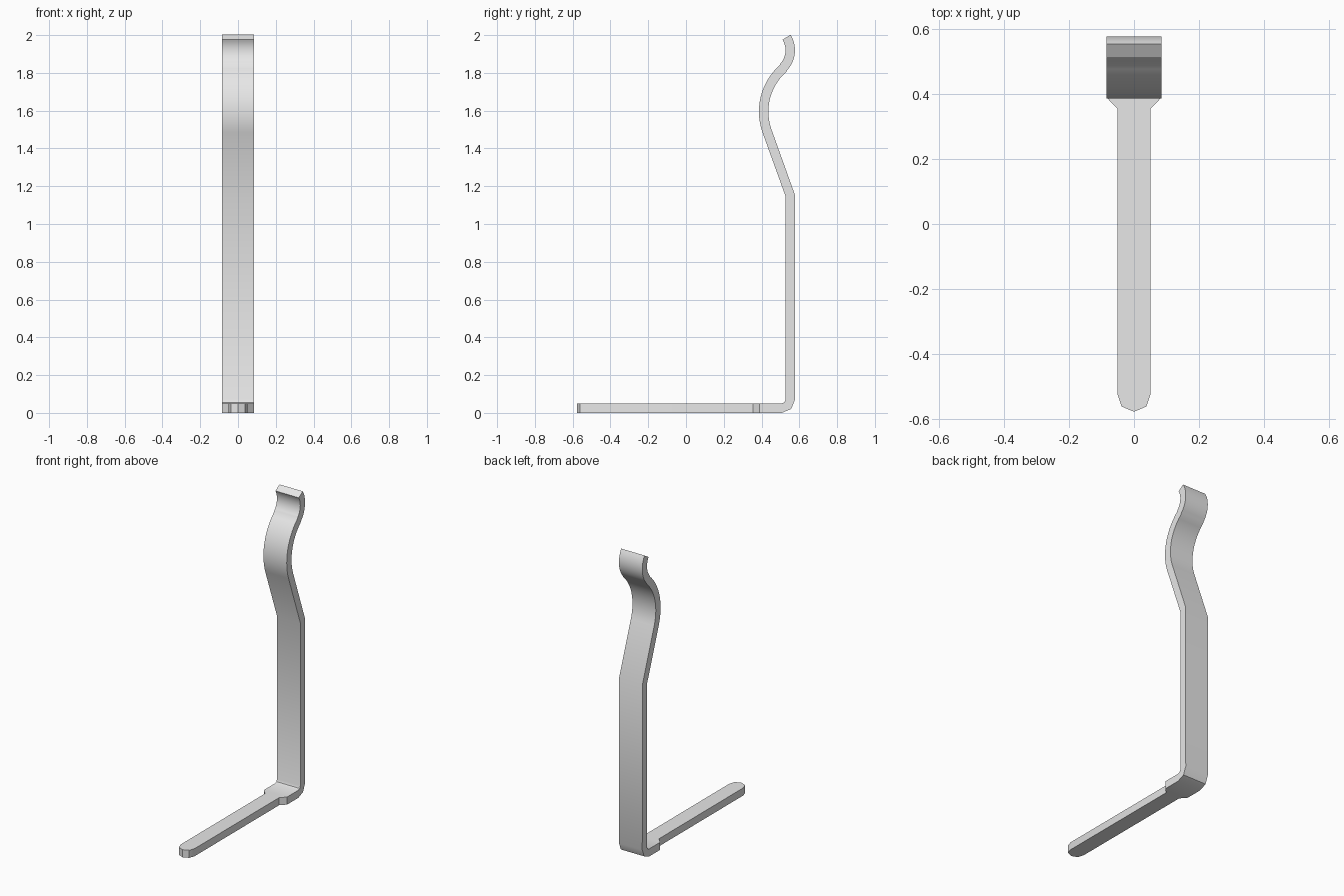
import bpy, bmesh
from math import sin, cos, radians

cube = bpy.data.objects.get("Cube")
if cube:
    bpy.data.objects.remove(cube, do_unlink=True)

HALF = 0.085      # half width of the strip
THICK = 0.05      # strip thickness

metal = bpy.data.materials.new("grey_metal")
metal.use_nodes = True
grey = (0.8, 0.8, 0.8, 1)
metal.diffuse_color = grey
metal.node_tree.nodes["Principled BSDF"].inputs["Base Color"].default_value = grey


def arc(cy, cz, r, start, end, steps):
    """Sections along a bend: y, z, heading, half width."""
    turn = 90 if end > start else -90
    out = []
    for i in range(steps + 1):
        a = start + (end - start) * i / steps
        out.append((cy + r * cos(radians(a)), cz + r * sin(radians(a)), a + turn, HALF))
    return out


# Foot: rounded tip, narrow tongue, flared shoulder
foot = [(-0.578, 0), (-0.562, 0.038), (-0.524, 0.051), (0.355, 0.051), (0.39, HALF)]
sections = [(y, THICK / 2, 0, w) for y, w in foot]
# Corner bend, upright with a slight kink, then the S-curved spring end
sections += arc(0.507, 0.07, 0.045, -90, 0, 2)
sections += [(0.552, 1.15, 99.9, HALF)]
sections += arc(0.716, 1.595, 0.305, 199.8, 131.6, 14)
sections += arc(0.422, 1.92, 0.13, -48.4, 32, 12)[1:]

# Loft the strip through the sections
bm = bmesh.new()
rings = []
for y, z, heading, w in sections:
    ny, nz = -sin(radians(heading)), cos(radians(heading))
    ring = []
    for sx, sn in ((-1, -1), (1, -1), (1, 1), (-1, 1)):
        d = sn * THICK / 2
        ring.append(bm.verts.new((sx * w, y + ny * d, z + nz * d)))
    rings.append(ring)
for a, b in zip(rings, rings[1:]):
    for i in range(4):
        j = (i + 1) % 4
        bm.faces.new((a[i], a[j], b[j], b[i]))
bm.faces.new(rings[-1])
bmesh.ops.remove_doubles(bm, verts=bm.verts, dist=0.0005)
bmesh.ops.recalc_face_normals(bm, faces=bm.faces)

mesh = bpy.data.meshes.new("bent_strip")
bm.to_mesh(mesh)
bm.free()
mesh.materials.append(metal)
strip = bpy.data.objects.new("bent_strip", mesh)
bpy.context.collection.objects.link(strip)

# Smooth along the curves, crisp at the edges
bpy.ops.object.select_all(action='DESELECT')
strip.select_set(True)
bpy.context.view_layer.objects.active = strip
bpy.ops.object.shade_smooth_by_angle(angle=radians(30))
